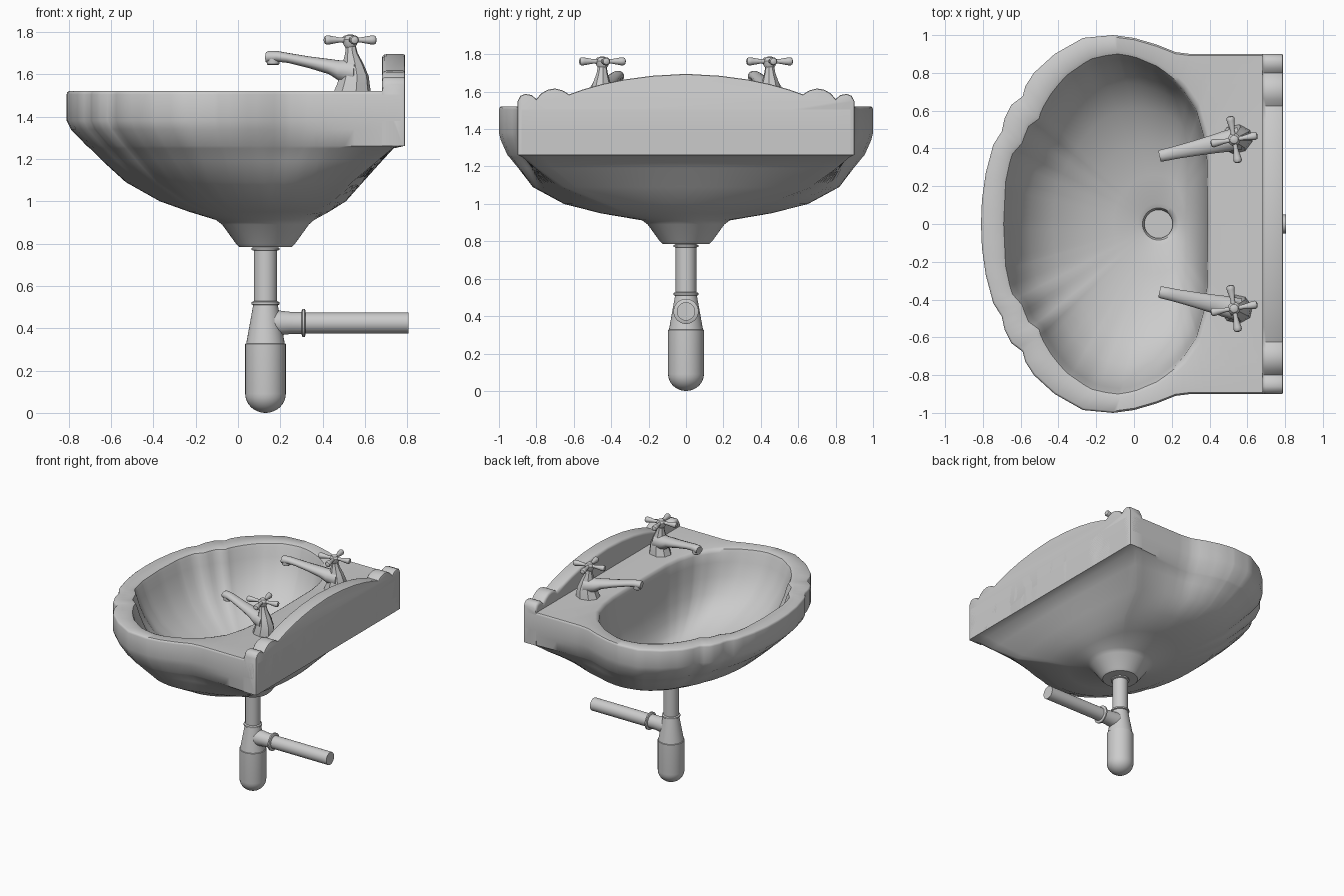
import bpy, bmesh, math
from mathutils import Vector, Matrix

if "Cube" in bpy.data.objects:
    bpy.data.objects.remove(bpy.data.objects["Cube"])

TAU = 2 * math.pi


def finish(name, bm, angle=35):
    bmesh.ops.recalc_face_normals(bm, faces=bm.faces[:])
    me = bpy.data.meshes.new(name)
    bm.to_mesh(me)
    bm.free()
    ob = bpy.data.objects.new(name, me)
    bpy.context.collection.objects.link(ob)
    bpy.ops.object.select_all(action='DESELECT')
    ob.select_set(True)
    bpy.context.view_layer.objects.active = ob
    bpy.ops.object.shade_smooth_by_angle(angle=math.radians(angle))
    return ob


def loft(name, rings, angle=35):
    bm = bmesh.new()
    vs = [[bm.verts.new(p) for p in r] for r in rings]
    n = len(vs[0])
    for a, b in zip(vs, vs[1:]):
        for i in range(n):
            j = (i + 1) % n
            bm.faces.new((a[i], a[j], b[j], b[i]))
    bm.faces.new(vs[0])
    bm.faces.new(vs[-1])
    return finish(name, bm, angle)


def turned(name, profile, mat=Matrix(), n=32, angle=35):
    """Turned part: profile of (radius, height) about local z."""
    return loft(name, [[mat @ Vector((r * math.cos(TAU * i / n), r * math.sin(TAU * i / n), z))
                        for i in range(n)] for r, z in profile], angle)


# Basin outlines (half, from back centre to front centre)
CX = 0.13
OUTER = [(.79, 0), (.79, .88), (.77, .9), (.3, .9), (.22, .91), (.12, .95), (0, .985), (-.11, 1),
         (-.27, .985), (-.42, .9), (-.53, .8), (-.575, .73), (-.59, .675), (-.65, .63),
         (-.685, .56), (-.70, .49), (-.745, .42), (-.785, .27), (-.805, .13), (-.81, 0)]
INNER = [(.39, 0), (.387, .33), (.37, .46), (.33, .6), (.25, .72), (.13, .82), (0, .875), (-.1, .89),
         (-.23, .86), (-.36, .77), (-.44, .67), (-.485, .59), (-.495, .55), (-.55, .51),
         (-.575, .45), (-.585, .42), (-.64, .36), (-.67, .22), (-.68, 0)]

N = 144
angles = [math.pi * i / (N // 2) for i in range(N // 2 + 1)]
for x, y in INNER + OUTER:
    t = math.atan2(y, x - CX)
    k = min(range(len(angles)), key=lambda i: abs(angles[i] - t))
    angles[k] = t
angles = sorted(angles)


def sample(outline):
    """Radial sampling of a half outline, mirrored to a full ring of offsets."""
    half = []
    for t in angles:
        c, s = math.cos(t), math.sin(t)
        for (x0, y0), (x1, y1) in zip(outline, outline[1:]):
            a = (x0 - CX) * s - y0 * c
            b = (x1 - CX) * s - y1 * c
            if a >= -1e-7 and b <= 1e-7 and a - b > 1e-9:
                u = a / (a - b)
                half.append((x0 + (x1 - x0) * u - CX, y0 + (y1 - y0) * u))
                break
    return half + [(x, -y) for x, y in half[-2:0:-1]]


outer, inner = sample(OUTER), sample(INNER)


def ring(pts, xf, xb, yh, z, w=0, yb=None):
    """Outline scaled to front/back/side reach (yb: side scale at the back), blended to an ellipse by w."""
    XF, XB, YH = -min(p[0] for p in pts), max(p[0] for p in pts), max(p[1] for p in pts)
    out = []
    for x, y in pts:
        ax = xb if x > 0 else xf
        sx = xb / XB if x > 0 else xf / XF
        k = max(0, x / XB)
        sy = yh / YH * (1 - k) + (yb or xb / XB) * k
        px, py = x * sx, y * sy
        t = math.atan2(py / yh, px / ax)
        out.append((CX + px * (1 - w) + ax * math.cos(t) * w,
                    py * (1 - w) + yh * math.sin(t) * w, z))
    return out


# Basin: outside from foot up to rim, over the deck, down the bowl to the drain
rings = [ring(outer, *r) for r in [
    (.125, .125, .125, .785, 1), (.14, .14, .14, .80, 1), (.205, .205, .205, .89, 1),
    (.235, .23, .235, .912, 1), (.36, .30, .46, .95, .9), (.50, .38, .66, 1.0, .75),
    (.66, .46, .83, 1.09, .45, .83), (.77, .55, .90, 1.19, .15, .93), (.83, .605, .945, 1.25, .03, .98),
    (.845, .66, .955, 1.262, 0), (.92, .66, .99, 1.34, 0), (.94, .66, 1, 1.38, 0),
    (.94, .66, 1, 1.505, 0), (.937, .658, .996, 1.515, 0), (.93, .655, .99, 1.52, 0)]]
rings += [ring(inner, *r) for r in [
    (.84, .28, .92, 1.52, 0), (.82, .268, .90, 1.512, 0), (.81, .26, .89, 1.49, 0),
    (.79, .257, .87, 1.42, 0), (.75, .25, .83, 1.32, .05), (.68, .24, .75, 1.2, .2),
    (.56, .215, .62, 1.1, .4), (.40, .18, .44, 1.02, .65), (.24, .14, .26, .975, .9),
    (.11, .105, .11, .955, 1), (.085, .085, .085, .945, 1), (.075, .075, .075, .925, 1),
    (.075, .075, .075, .90, 1)]]
loft("basin", rings, 40)

# Scalloped backsplash
half = [(.9, 1.262), (.9, 1.55), (.885, 1.578), (.86, 1.588), (.825, 1.582), (.80, 1.56),
        (.775, 1.59), (.74, 1.61), (.70, 1.617), (.66, 1.607), (.625, 1.585), (.55, 1.612),
        (.45, 1.64), (.33, 1.665), (.18, 1.685), (0, 1.695)]
prof = half + [(-y, z) for y, z in half[-2::-1]]
bm = bmesh.new()
base = bm.faces.new([bm.verts.new((.68, y, z)) for y, z in prof])
ext = bmesh.ops.extrude_face_region(bm, geom=[base])
bmesh.ops.translate(bm, vec=(.11, 0, 0), verts=[g for g in ext['geom'] if isinstance(g, bmesh.types.BMVert)])
front = [e for e in bm.edges if all(v.co.x < .7 and v.co.z > 1.5 for v in e.verts)]
bmesh.ops.bevel(bm, geom=front, offset=.02, segments=3, affect='EDGES', profile=.5)
back = [e for e in bm.edges if all(v.co.x > .785 for v in e.verts) and any(v.co.z > 1.5 for v in e.verts)]
bmesh.ops.bevel(bm, geom=back, offset=.01, segments=2, affect='EDGES', profile=.5)
finish("backsplash", bm, 40)

# Waste pipe and bottle trap
axis = Matrix.Translation((CX, 0, 0))
turned("waste_pipe", [(.055, .48), (.055, .80)], axis)


def collar(name, z, r, mat, h=.018):
    turned(name, [(r - .012, z - h / 2), (r, z - h / 4), (r, z + h / 4), (r - .012, z + h / 2)], mat)


collar("upper_collar", .775, .066, axis)
collar("trap_collar", .518, .066, axis, .022)
dome = [(.096 * math.sin(a), .09 - .09 * math.cos(a)) for a in [math.pi / 2 * i / 8 for i in range(9)]]
dome[0] = (.002, 0)
turned("bottle_trap", dome + [(.096, .326), (.091, .328), (.06, .50), (.058, .51)], axis)

# Outlet to the wall
side = Matrix.Translation((0, 0, .425)) @ Matrix.Rotation(math.pi / 2, 4, 'Y')
turned("outlet_stub", [(.06, .13), (.058, .2), (.052, .25), (.052, .31)], side)
collar("outlet_collar", .31, .067, side, .02)
turned("outlet_pipe", [(.049, .3), (.049, .805)], side)


# Taps
def section(n, f):
    return [f(math.cos(TAU * (i + .5) / n), math.sin(TAU * (i + .5) / n)) for i in range(n)]


def tap(tag, s):
    c = Vector((.53, .447 * s, 0))
    turn = Matrix.Translation(c) @ Matrix.Rotation(math.radians(12.5 * s), 4, 'Z')
    # (centre x, half length, half width, z)
    body = [(.01, .09, .078, 1.515), (.015, .08, .072, 1.55), (.02, .07, .063, 1.59),
            (.014, .05, .046, 1.65), (.006, .03, .03, 1.70), (.003, .024, .024, 1.735)]
    loft(tag + "_tap_body", [section(8, lambda a, b: turn @ Vector((x + rx * a, ry * b, z)))
                             for x, rx, ry, z in body])
    # (x, centre z, half width, half height)
    spout = [(.03, 1.605, .062, .065), (-.05, 1.617, .058, .05), (-.10, 1.636, .052, .037),
             (-.2, 1.657, .043, .028), (-.3, 1.677, .036, .024), (-.35, 1.684, .034, .026),
             (-.39, 1.683, .033, .029), (-.405, 1.68, .03, .026)]
    loft(tag + "_tap_spout", [section(12, lambda a, b: turn @ Vector((x, w * a, z + h * b)))
                              for x, z, w, h in spout], 45)
    turned(tag + "_tap_nozzle", [(.024, 1.643), (.03, 1.648), (.031, 1.685)],
           turn @ Matrix.Translation((-.373, 0, 0)), 16)
    # Cross handle
    turned(tag + "_tap_hub", [(.02, 1.722), (.032, 1.74), (.034, 1.765), (.024, 1.776), (.022, 1.782), (.012, 1.787)],
           Matrix.Translation(c), 16)
    for i in range(4):
        m = (Matrix.Translation(c + Vector((0, 0, 1.762))) @
             Matrix.Rotation(math.radians(10 + 90 * i), 4, 'Z') @ Matrix.Rotation(math.pi / 2, 4, 'Y'))
        turned("%s_tap_arm_%d" % (tag, i + 1),
               [(.013, .01), (.012, .05), (.021, .10), (.022, .113), (.017, .122), (.006, .126)], m, 12)


tap("left", 1)
tap("right", -1)
